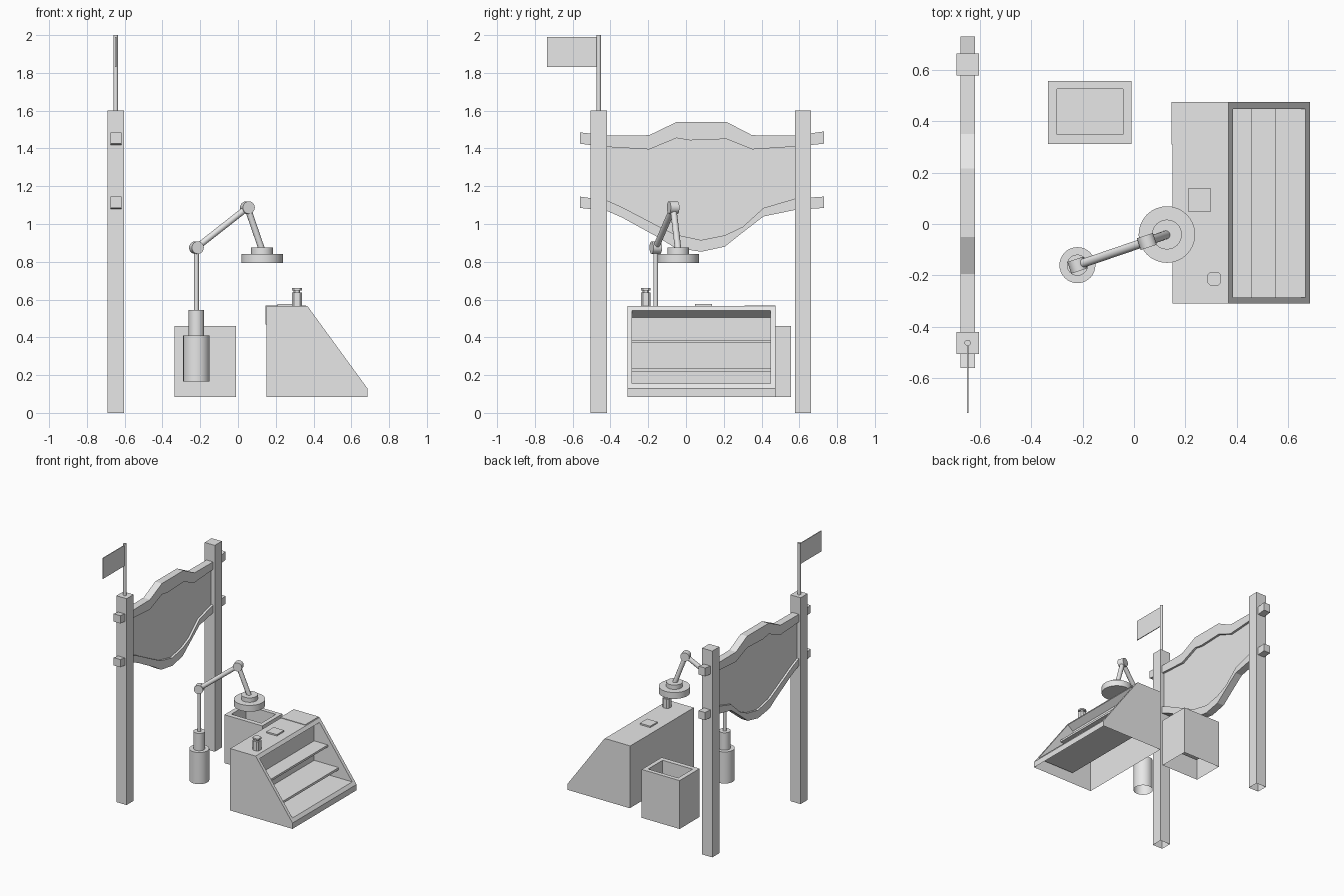
import bpy, bmesh, math
from mathutils import Vector

if "Cube" in bpy.data.objects:
    bpy.data.objects.remove(bpy.data.objects["Cube"])

grey = bpy.data.materials.new("plain_grey")
grey.diffuse_color = (0.8, 0.8, 0.8, 1)
grey.use_nodes = True
grey.node_tree.nodes["Principled BSDF"].inputs["Base Color"].default_value = grey.diffuse_color


def finish(name, bm, smooth=False):
    bmesh.ops.recalc_face_normals(bm, faces=bm.faces)
    if smooth:
        for f in bm.faces:
            f.smooth = len(f.verts) == 4
    me = bpy.data.meshes.new(name)
    bm.to_mesh(me)
    bm.free()
    me.materials.append(grey)
    ob = bpy.data.objects.new(name, me)
    bpy.context.collection.objects.link(ob)
    return ob


def open_bottom(ob, z):
    """Remove the downward faces lying at height z."""
    bm = bmesh.new()
    bm.from_mesh(ob.data)
    low = [f for f in bm.faces if all(abs(v.co.z - z) < 1e-3 for v in f.verts)]
    bmesh.ops.delete(bm, geom=low, context='FACES')
    bm.to_mesh(ob.data)
    bm.free()


def prism(name, pts, a, b, axis):
    """Extrude a closed profile between a and b along the x or y axis."""
    bm = bmesh.new()
    at = (lambda p, t: (t, p[0], p[1])) if axis == 'x' else (lambda p, t: (p[0], t, p[1]))
    v0 = [bm.verts.new(at(p, a)) for p in pts]
    v1 = [bm.verts.new(at(p, b)) for p in pts]
    n = len(pts)
    bm.faces.new(v0)
    bm.faces.new(v1[::-1])
    for i in range(n):
        j = (i + 1) % n
        bm.faces.new((v0[i], v1[i], v1[j], v0[j]))
    return finish(name, bm)


def box(name, x0, x1, y0, y1, z0, z1):
    return prism(name, [(x0, z0), (x1, z0), (x1, z1), (x0, z1)], y0, y1, 'y')


def rod(name, p, q, r, n=32):
    """Round bar from point p to point q."""
    p, q = Vector(p), Vector(q)
    bm = bmesh.new()
    bmesh.ops.create_cone(bm, cap_ends=True, segments=n, radius1=r, radius2=r, depth=(q - p).length)
    rot = (q - p).to_track_quat('Z', 'Y').to_matrix().to_4x4()
    bmesh.ops.transform(bm, matrix=rot, verts=bm.verts)
    bmesh.ops.translate(bm, vec=(p + q) / 2, verts=bm.verts)
    return finish(name, bm, True)


def carve(ob, cutter):
    m = ob.modifiers.new("recess", 'BOOLEAN')
    m.operation, m.object, m.solver = 'DIFFERENCE', cutter, 'EXACT'
    bpy.context.view_layer.objects.active = ob
    bpy.ops.object.modifier_apply(modifier=m.name)
    bpy.data.objects.remove(cutter)


# Gate posts
for name, y in (("front_post", -0.462), ("back_post", 0.62)):
    post = box(name, -0.69, -0.603, y - 0.043, y + 0.043, 0, 1.6)
    open_bottom(post, 0)

# Banner panel with wavy top and bottom rails: (y, outer z, inner z)
top = [(-0.56, 1.485, 1.425), (-0.42, 1.468, 1.408), (-0.195, 1.47, 1.395), (-0.05, 1.54, 1.455),
       (0.02, 1.54, 1.443), (0.215, 1.54, 1.45), (0.35, 1.47, 1.395), (0.58, 1.468, 1.41), (0.73, 1.49, 1.425)]
low = [(-0.56, 1.085, 1.145), (-0.42, 1.07, 1.125), (-0.34, 1.035, 1.09), (-0.14, 0.925, 0.985),
       (-0.06, 0.875, 0.945), (0.08, 0.853, 0.915), (0.205, 0.88, 0.94), (0.39, 1.03, 1.04),
       (0.41, 1.04, 1.085), (0.58, 1.075, 1.135), (0.73, 1.085, 1.145)]
low[7] = (0.30, 0.955, 0.985)
for name, row in (("top_rail", top), ("bottom_rail", low)):
    prism(name, [(y, o) for y, o, i in row] + [(y, i) for y, o, i in reversed(row)], -0.675, -0.618, 'x')
panel = [(y, (o + i) / 2) for y, o, i in top[1:-1]] + [(y, (o + i) / 2) for y, o, i in reversed(low[1:-1])]
prism("banner_panel", panel, -0.659, -0.635, 'x')

# Flag on the front post
rod("flag_pole", (-0.647, -0.462, 1.6), (-0.647, -0.462, 2.0), 0.012, 16)
box("flag", -0.65, -0.644, -0.735, -0.465, 1.83, 1.99)

# Display counter with a sloped, recessed front
counter = prism("counter", [(0.15, 0.085), (0.685, 0.085), (0.685, 0.13), (0.368, 0.565), (0.15, 0.565)],
                -0.31, 0.475, 'y')
hole = prism("counter_cutter", [(0.34, 0.155), (0.667, 0.155), (0.80, 0.155), (0.80, 0.87), (0.34, 0.505)],
             -0.285, 0.448, 'y')
carve(counter, hole)
open_bottom(counter, 0.085)
box("upper_shelf", 0.34, 0.457, -0.285, 0.448, 0.37, 0.386)
box("lower_shelf", 0.34, 0.55, -0.285, 0.448, 0.217, 0.235)

# Cloth over the counter edge, and things on the counter
box("cloth_top", 0.146, 0.36, 0.31, 0.475, 0.565, 0.569)
box("cloth_drop", 0.146, 0.15, 0.31, 0.475, 0.468, 0.569)
box("tile", 0.21, 0.30, 0.048, 0.138, 0.565, 0.576)


def jar_part(name, r, z0, z1):
    bm = bmesh.new()
    c = r * 0.6
    ring = [(r, -c), (r, c), (c, r), (-c, r), (-r, c), (-r, -c), (-c, -r), (c, -r)]
    f = bm.faces.new([bm.verts.new((0.312 + x, -0.213 + y, z0)) for x, y in ring])
    ext = bmesh.ops.extrude_face_region(bm, geom=[f], use_keep_orig=True)
    vs = [g for g in ext["geom"] if isinstance(g, bmesh.types.BMVert)]
    bmesh.ops.translate(bm, vec=(0, 0, z1 - z0), verts=vs)
    finish(name, bm)


jar_part("jar_body", 0.026, 0.565, 0.637)
jar_part("jar_neck", 0.017, 0.637, 0.648)
jar_part("jar_cap", 0.026, 0.648, 0.66)

# Open crate
crate = box("crate", -0.335, -0.01, 0.312, 0.557, 0.085, 0.46)
carve(crate, box("crate_cutter", -0.30, -0.043, 0.348, 0.525, 0.22, 0.6))
open_bottom(crate, 0.085)

# Jointed lamp
bx, by = -0.22, -0.16
elbow = Vector((bx, by, 0.875))
wrist = Vector((0.05, -0.068, 1.087))
base = rod("lamp_base", (bx, by, 0.165), (bx, by, 0.41), 0.07)
open_bottom(base, 0.165)
rod("lamp_collar", (bx, by, 0.41), (bx, by, 0.545), 0.041)
rod("lamp_pole", (bx, by, 0.545), elbow, 0.013, 16)
rod("lamp_upper_arm", elbow, wrist, 0.017, 16)
rod("lamp_lower_arm", wrist, (0.128, -0.041, 0.86), 0.017, 16)
side = Vector((-0.32, 0.947, 0)) * 0.024
for name, p in (("lamp_elbow", elbow), ("lamp_wrist", wrist)):
    rod(name, p - side, p + side, 0.033)
rod("lamp_cap", (0.128, -0.041, 0.84), (0.128, -0.041, 0.876), 0.058)
rod("lamp_shade", (0.128, -0.041, 0.793), (0.128, -0.041, 0.842), 0.11)
